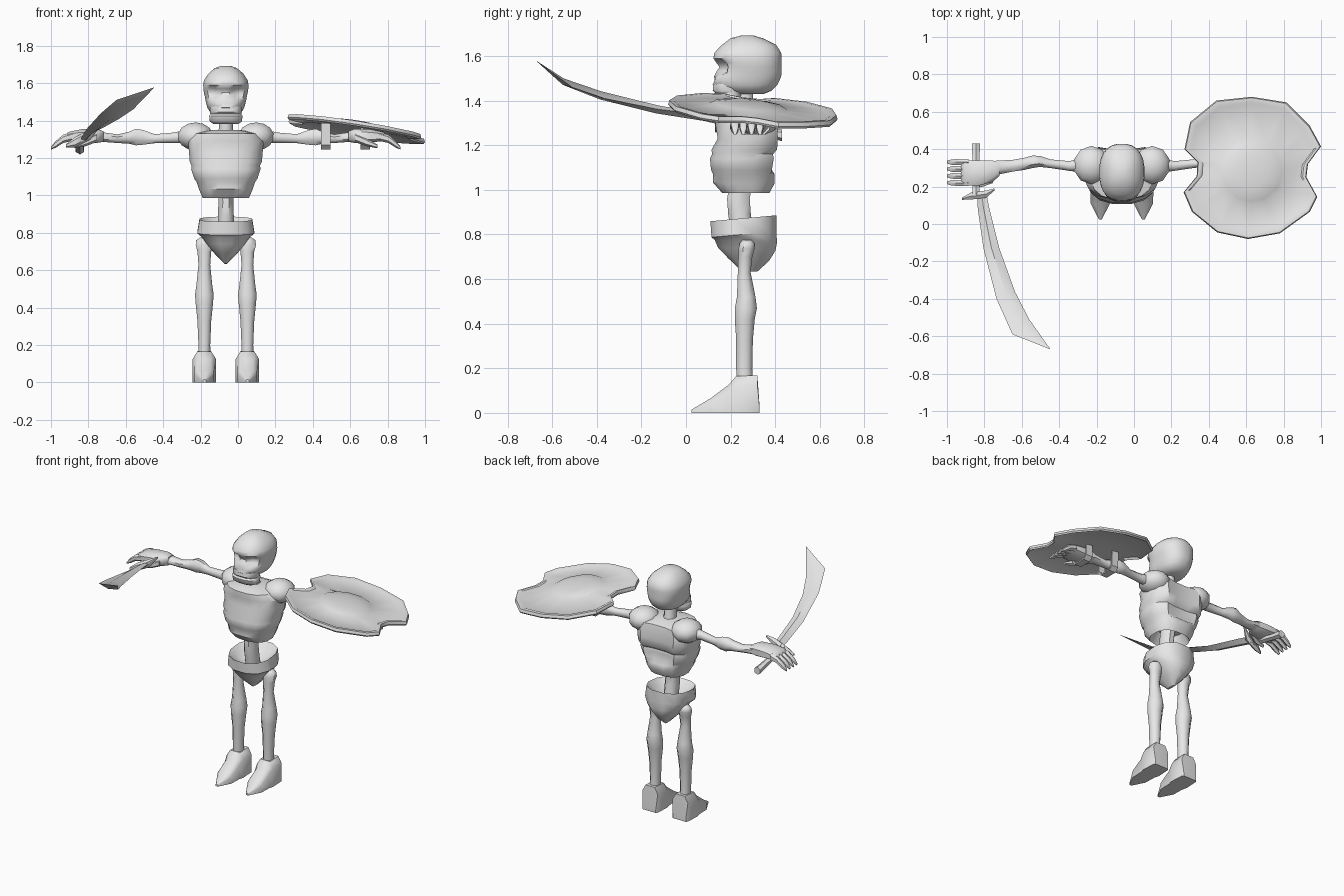
import bpy, bmesh, math
from mathutils import Vector

CX = -0.065  # body centre line

bone = bpy.data.materials.new("pale_grey")
bone.diffuse_color = (0.8, 0.8, 0.8, 1)


def finish(name, bm, angle=50):
    bmesh.ops.remove_doubles(bm, verts=bm.verts, dist=0.0005)
    bmesh.ops.recalc_face_normals(bm, faces=bm.faces)
    me = bpy.data.meshes.new(name)
    bm.to_mesh(me)
    bm.free()
    me.materials.append(bone)
    ob = bpy.data.objects.new(name, me)
    bpy.context.collection.objects.link(ob)
    bpy.ops.object.select_all(action='DESELECT')
    ob.select_set(True)
    bpy.context.view_layer.objects.active = ob
    bpy.ops.object.shade_smooth_by_angle(angle=math.radians(angle))
    return ob


def skin(name, rings, angle=50, edit=None):
    """Bridge a list of equal rings of points and cap both ends."""
    bm = bmesh.new()
    vs = [[bm.verts.new(p) for p in r] for r in rings]
    n = len(vs[0])
    for a, b in zip(vs, vs[1:]):
        for i in range(n):
            j = (i + 1) % n
            bm.faces.new((a[i], a[j], b[j], b[i]))
    bm.faces.new(vs[0])
    bm.faces.new(vs[-1])
    if edit:
        for v in bm.verts:
            edit(v.co)
    return finish(name, bm, angle)


def oval(n, power):
    for i in range(n):
        t = 2 * math.pi * (i + 0.5) / n
        c, s = math.cos(t), math.sin(t)
        yield (math.copysign(abs(c) ** power, c), math.copysign(abs(s) ** power, s))


def column(name, x, rows, n=10, power=1.0, angle=50, edit=None):
    """Rows of (z, half width in x, front y, back y)."""
    rings = [[(x + c * rx, (f + b) / 2 + s * (b - f) / 2, z) for c, s in oval(n, power)]
             for z, rx, f, b in rows]
    return skin(name, rings, angle, edit)


def beam(name, side, rows, n=8, power=1.0):
    """Rows of (distance from centre line, y, z, half depth, half height)."""
    rings = [[(CX + side * d, y + c * ry, z + s * rz) for c, s in oval(n, power)]
             for d, y, z, ry, rz in rows]
    return skin(name, rings)


# Skull with sunken eyes and nose
def face(co):
    if co.y < 0.25:
        for dx, z, r, depth in ((-0.055, 1.55, 0.036, 0.035), (0.055, 1.55, 0.036, 0.035),
                                (0, 1.497, 0.022, 0.02)):
            d = math.hypot(co.x - CX - dx, co.z - z)
            if d < r:
                co.y += depth * (1 - (d / r) ** 2) ** 0.5


column("skull", CX, [
    (1.43, 0.05, 0.21, 0.35), (1.445, 0.085, 0.15, 0.385), (1.47, 0.1, 0.118, 0.41),
    (1.49, 0.105, 0.118, 0.42), (1.51, 0.11, 0.125, 0.428), (1.53, 0.113, 0.135, 0.43),
    (1.55, 0.118, 0.138, 0.43), (1.57, 0.121, 0.135, 0.43), (1.59, 0.122, 0.122, 0.43),
    (1.615, 0.118, 0.126, 0.428), (1.65, 0.095, 0.16, 0.405), (1.68, 0.06, 0.2, 0.345),
    (1.693, 0.025, 0.25, 0.3)], 24, 0.85, 45, face)
column("jaw", CX, [(1.382, 0.068, 0.145, 0.23), (1.395, 0.088, 0.125, 0.24),
                   (1.425, 0.092, 0.118, 0.25), (1.435, 0.084, 0.128, 0.25),
                   (1.445, 0.088, 0.118, 0.25), (1.475, 0.085, 0.122, 0.25)], 12, 0.75)

# Neck and lower spine
column("neck", CX, [(1.3, 0.05, 0.22, 0.33), (1.36, 0.04, 0.22, 0.31), (1.46, 0.04, 0.21, 0.3)], 8)
column("spine", CX, [(0.8, 0.046, 0.2, 0.31), (0.89, 0.046, 0.185, 0.295),
                     (0.96, 0.043, 0.18, 0.29), (1.08, 0.045, 0.2, 0.31)], 8)


# Ribcage, hollow below, grooved down the back
def chest(co):
    if co.y > 0.35 and abs(co.x - CX) < 0.06 and co.z > 1.08:
        co.y -= 0.03
    if co.z < 1.04:
        co.z += 0.05 * max(0, 0.2 - co.y)


column("ribcage", CX, [
    (1.06, 0.09, 0.2, 0.34), (0.985, 0.125, 0.16, 0.375), (1.03, 0.145, 0.118, 0.4),
    (1.07, 0.158, 0.12, 0.4), (1.09, 0.172, 0.11, 0.405), (1.14, 0.188, 0.105, 0.415),
    (1.16, 0.186, 0.115, 0.41), (1.18, 0.196, 0.112, 0.43), (1.23, 0.2, 0.14, 0.432),
    (1.29, 0.205, 0.13, 0.43), (1.33, 0.17, 0.13, 0.42), (1.35, 0.08, 0.18, 0.37)],
    16, 0.8, 40, chest)


# Pelvis: slanted hollow bowl narrowing to a point
def tilt(co):
    if co.z > 0.78:
        co.z += 0.09 * (co.y - 0.25)
    else:
        co.z -= 0.12 * max(0, co.y - 0.3)


column("pelvis", CX, [
    (0.80, 0.06, 0.2, 0.32), (0.84, 0.11, 0.14, 0.38), (0.872, 0.145, 0.105, 0.41),
    (0.80, 0.157, 0.11, 0.41), (0.775, 0.13, 0.125, 0.412), (0.74, 0.105, 0.14, 0.405),
    (0.69, 0.062, 0.19, 0.375), (0.635, 0.008, 0.25, 0.32)], 12, 0.85, 40, tilt)

for side, tag in ((-1, "right"), (1, "left")):
    # Shoulder lobe
    bm = bmesh.new()
    bmesh.ops.create_uvsphere(bm, u_segments=10, v_segments=7, radius=1)
    for v in bm.verts:
        v.co = Vector((CX + side * (0.162 + v.co.x * 0.1), 0.315 + v.co.y * 0.105,
                       1.315 + v.co.z * 0.075))
    finish(tag + "_shoulder", bm)

    # Arm, palm, fingers and thumb
    beam(tag + "_arm", side, [
        (0.2, 0.315, 1.315, 0.045, 0.04), (0.28, 0.31, 1.308, 0.028, 0.03),
        (0.38, 0.322, 1.303, 0.025, 0.026), (0.44, 0.335, 1.31, 0.032, 0.042),
        (0.48, 0.332, 1.312, 0.036, 0.048), (0.52, 0.322, 1.308, 0.035, 0.034),
        (0.58, 0.312, 1.303, 0.034, 0.025), (0.66, 0.302, 1.312, 0.04, 0.028),
        (0.7, 0.295, 1.318, 0.045, 0.038)])
    beam(tag + "_palm", side, [
        (0.655, 0.295, 1.315, 0.04, 0.03), (0.69, 0.282, 1.318, 0.06, 0.04),
        (0.77, 0.272, 1.318, 0.072, 0.038), (0.84, 0.272, 1.315, 0.07, 0.026),
        (0.86, 0.272, 1.308, 0.06, 0.015)], 8, 0.7)
    for k in range(4):
        y = 0.22 + 0.037 * k
        beam(f"{tag}_finger_{k + 1}", side, [
            (0.82, y, 1.315, 0.019, 0.024), (0.87, y, 1.302, 0.019, 0.022),
            (0.91, y, 1.272, 0.017, 0.018), (0.935, y, 1.252, 0.008, 0.007)], 6)
    beam(tag + "_thumb", side, [
        (0.69, 0.24, 1.31, 0.025, 0.025), (0.75, 0.215, 1.285, 0.02, 0.022),
        (0.81, 0.215, 1.262, 0.01, 0.01)], 6)

    # Leg with knee
    x = CX + side * 0.115
    column(tag + "_leg", x, [
        (0.13, 0.036, 0.225, 0.305), (0.2, 0.034, 0.222, 0.3), (0.33, 0.04, 0.222, 0.303),
        (0.42, 0.05, 0.215, 0.312), (0.47, 0.054, 0.215, 0.322), (0.52, 0.046, 0.225, 0.315),
        (0.63, 0.034, 0.23, 0.292), (0.7, 0.04, 0.232, 0.3), (0.735, 0.05, 0.232, 0.31),
        (0.76, 0.047, 0.238, 0.31), (0.775, 0.025, 0.25, 0.295)], 8)

    # Pointed foot: rows of (y, half width, top z)
    rows = [(0.33, 0.05, 0.03), (0.32, 0.058, 0.168), (0.225, 0.063, 0.165),
            (0.19, 0.054, 0.125), (0.11, 0.052, 0.065), (0.025, 0.008, 0.015)]
    skin(tag + "_foot", [[(x - w, y, 0), (x + w, y, 0), (x + w, y, h * 0.75),
                          (x + w * 0.6, y, h), (x - w * 0.6, y, h), (x - w, y, h * 0.75)]
                         for y, w, h in rows], 45)

# Curved blade: (left edge, right edge, half thickness)
stations = [((-0.84, 0.17, 1.29), (-0.79, 0.17, 1.32), 0.016),
            ((-0.835, 0.08, 1.315), (-0.775, 0.09, 1.335), 0.016),
            ((-0.805, -0.13, 1.36), (-0.72, -0.13, 1.362), 0.018),
            ((-0.735, -0.4, 1.437), (-0.635, -0.365, 1.41), 0.018),
            ((-0.65, -0.59, 1.51), (-0.56, -0.51, 1.46), 0.014),
            ((-0.451, -0.669, 1.577), (-0.449, -0.667, 1.575), 0.001)]
rings = []
for a, b, t in stations:
    a, b = Vector(a), Vector(b)
    mid, up = (a + b) / 2, Vector((0, 0.2, 1)) * t
    rings.append([a, mid + up, b, mid - up])
skin("blade", rings, 35)

# Sword grip and guard
skin("grip", [[(-0.845 + c * r, y, z + s * r) for c, s in oval(6, 1)]
              for y, z, r in ((0.43, 1.245, 0.026), (0.36, 1.258, 0.022), (0.15, 1.305, 0.022))])
skin("guard", [[(x, y + c * 0.022 * k, z + s * 0.028 * k) for c, s in oval(6, 1)]
               for x, y, z, k in ((-0.92, 0.135, 1.265, 0.3), (-0.87, 0.15, 1.285, 1),
                                  (-0.79, 0.16, 1.325, 1), (-0.745, 0.185, 1.365, 0.3))])


# Notched shield lying on a sloping plane
def plane(x, y, h):
    return (x, y, 1.362 - 0.15 * (x - 0.63) - 0.085 * (y - 0.29) + h)


outline = [(0.27, 0.40), (0.30, 0.545), (0.44, 0.66), (0.63, 0.68), (0.815, 0.65), (0.94, 0.525),
           (1.0, 0.415), (0.93, 0.32), (0.922, 0.25), (0.98, 0.145), (0.94, 0.065), (0.78, -0.05),
           (0.61, -0.08), (0.445, -0.045), (0.31, 0.065), (0.265, 0.17), (0.335, 0.255), (0.34, 0.33)]
SX, SY = 0.63, 0.29


def loop(k, h):
    return [plane(SX + (x - SX) * k, SY + (y - SY) * k, h) for x, y in outline]


def boss(r, h):
    return [plane(SX + r * math.cos(t), SY - 0.01 + r * math.sin(t), h) for t in
            (math.atan2(y - SY, x - SX) for x, y in outline)]


skin("shield", [boss(0.14, -0.002), loop(0.9, -0.008), loop(0.98, -0.022), loop(1, -0.012),
                loop(0.985, 0.006), loop(0.93, 0.006), loop(0.9, 0.0), boss(0.175, 0.012),
                boss(0.16, 0.02), boss(0.09, 0.032), boss(0.03, 0.036)], 35)

# Straps around the forearm and hand
for k, (x, top) in enumerate(((0.47, 1.385), (0.68, 1.36))):
    path = [(0.235, top), (0.24, 1.27), (0.265, 1.245), (0.35, 1.245), (0.375, 1.27), (0.38, top)]
    skin(f"strap_{k + 1}", [[(x - 0.025, y, z), (x + 0.025, y, z),
                             (x + 0.025, 0.307 + (y - 0.307) * 0.88, z + 0.008),
                             (x - 0.025, 0.307 + (y - 0.307) * 0.88, z + 0.008)]
                            for y, z in path], 35)
